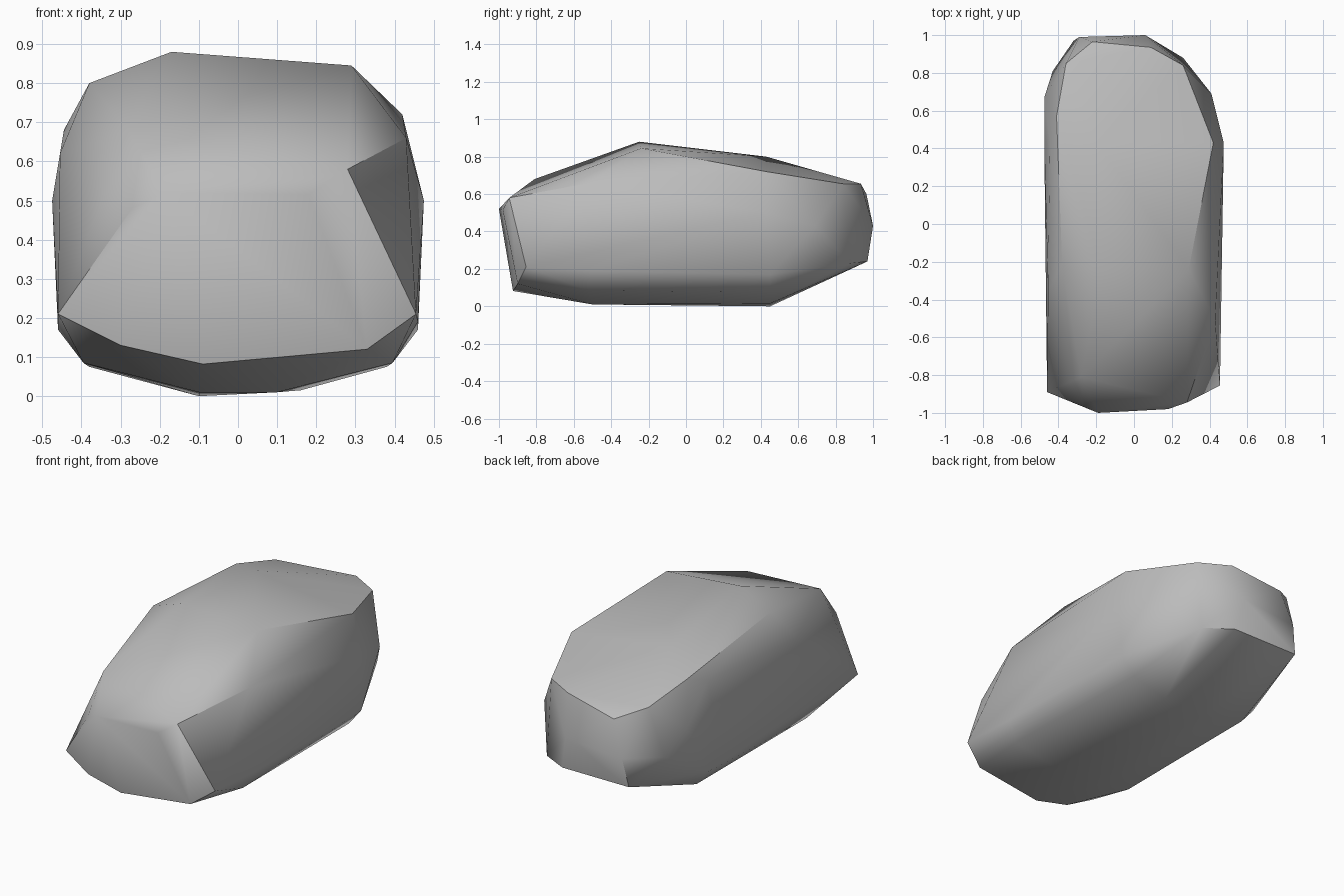
import bpy
import bmesh
import math

# Remove the default cube only
default_cube = bpy.data.objects.get("Cube")
if default_cube:
    bpy.data.objects.remove(default_cube, do_unlink=True)


def make_material(name, color):
    """Plain single-colour material for viewport and render."""
    material = bpy.data.materials.new(name)
    material.use_nodes = True
    material.diffuse_color = color
    for node in material.node_tree.nodes:
        if node.type == 'BSDF_PRINCIPLED':
            node.inputs["Base Color"].default_value = color
    return material


def both_sides(points):
    """Return the points together with their mirror images across x."""
    return points + [(-x, y, z) for x, y, z in points]


def build_boulder(name, corners, material):
    """Wrap a tight convex skin around the chiselled corners."""
    bm = bmesh.new()
    for corner in corners:
        bm.verts.new(corner)
    skin = bmesh.ops.convex_hull(bm, input=bm.verts[:])
    unused = set(skin["geom_interior"]) | set(skin["geom_unused"])
    loose = [item for item in unused if isinstance(item, bmesh.types.BMVert)]
    bmesh.ops.delete(bm, geom=loose, context='VERTS')
    # Merge nearly coplanar triangles into broad facets
    bmesh.ops.dissolve_limit(bm, angle_limit=math.radians(2),
                             verts=bm.verts[:], edges=bm.edges[:])
    bmesh.ops.recalc_face_normals(bm, faces=bm.faces[:])
    mesh = bpy.data.meshes.new(name)
    bm.to_mesh(mesh)
    bm.free()
    mesh.materials.append(material)
    boulder = bpy.data.objects.new(name, mesh)
    bpy.context.collection.objects.link(boulder)
    return boulder


# Sloping flat front facet
front_facet = [
    (-.46, -.89, .21), (-.27, -.967, .48), (-.19, -1, .52),
    (.18, -.98, .515), (.28, -.945, .58), (.455, -.855, .21),
    (.33, -.9, .12), (-.09, -.925, .082), (-.3, -.92, .13),
]

# Crown: brow, ridge and back slope
crown = [
    (-.28, -.81, .68), (.43, -.51, .66),
    (-.17, -.25, .88), (.29, -.24, .845), (-.38, -.22, .8),
    (-.2, .43, .8), (.42, .43, .72), (-.41, .57, .73),
    (-.36, .85, .66), (.26, .84, .655), (.09, .935, .655),
    (-.22, .965, .6),
]

# Rounded tail
tail = [
    (-.43, .81, .38), (-.29, .99, .4), (.06, 1, .43), (.41, .69, .43),
    (-.32, .97, .24), (.1, .97, .24), (.26, .88, .23),
]

# Flanks and lower bevels, the same on both sides
flanks = both_sides([
    (.475, .43, .5), (.46, .45, .17), (.46, -.5, .19),
    (.395, -.52, .085), (.38, .45, .075),
])
left_out_bulge = [(-.475, .67, .5), (-.445, .44, .68), (-.455, -.35, .62)]

# Shallow underside
underside = [(-.1, .45, 0), (.16, .45, .015), (-.1, -.5, .01), (.1, -.5, .01)]

stone_grey = make_material("stone grey", (.5, .5, .5, 1))
boulder = build_boulder(
    "boulder",
    front_facet + crown + tail + flanks + left_out_bulge + underside,
    stone_grey)

# Soft facets with crisp main edges
bpy.ops.object.select_all(action='DESELECT')
boulder.select_set(True)
bpy.context.view_layer.objects.active = boulder
bpy.ops.object.shade_smooth_by_angle(angle=math.radians(35))
